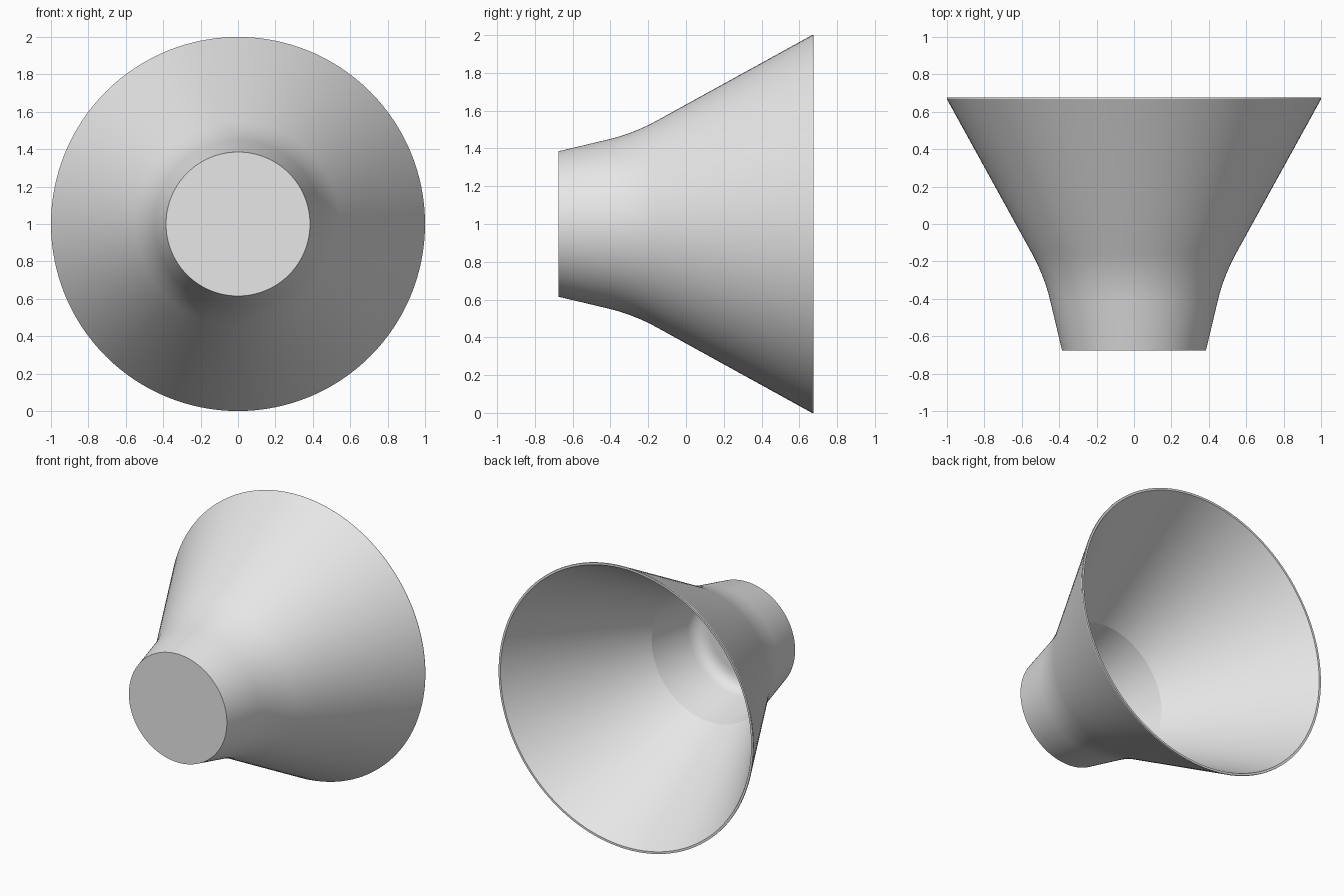
import bpy, bmesh, math
from mathutils import Vector

cube = bpy.data.objects.get("Cube")
if cube:
    bpy.data.objects.remove(cube, do_unlink=True)

# Single light grey material
grey = bpy.data.materials.new("light_grey")
grey.use_nodes = True
grey.diffuse_color = (0.8, 0.8, 0.8, 1)
grey.node_tree.nodes["Principled BSDF"].inputs["Base Color"].default_value = (0.8, 0.8, 0.8, 1)


def blend(start, corner, end, steps=16):
    """Rounded corner as a list of (radius, y) points."""
    a, b, c = Vector(start), Vector(corner), Vector(end)
    pts = []
    for i in range(steps + 1):
        t = i / steps
        pts.append(a * (1 - t) ** 2 + b * 2 * t * (1 - t) + c * t * t)
    return pts


def lathe(name, profile, segments=128):
    """Revolve a (radius, y) profile around the horizontal y axis."""
    bm = bmesh.new()
    verts = [bm.verts.new((r, y, 1)) for r, y in profile]
    edges = [bm.edges.new(pair) for pair in zip(verts, verts[1:])]
    bmesh.ops.spin(bm, geom=verts + edges, cent=(0, 0, 1), axis=(0, 1, 0),
                   angle=math.tau, steps=segments)
    bmesh.ops.remove_doubles(bm, verts=bm.verts[:], dist=0.0005)
    bmesh.ops.recalc_face_normals(bm, faces=bm.faces[:])
    mesh = bpy.data.meshes.new(name)
    bm.to_mesh(mesh)
    bm.free()
    mesh.materials.append(grey)
    obj = bpy.data.objects.new(name, mesh)
    bpy.context.collection.objects.link(obj)
    return obj


# Outside: closed nose, rounded neck, flared cone and thin rim
outside = [(0, -0.675), (0.385, -0.675)]
outside += blend((0.448, -0.41), (0.48, -0.277), (0.547, -0.155))
outside += [(1.0, 0.667), (1.0, 0.675)]

# Inside: cone, creased cup wall, rounded cup floor
inside = [(0.985, 0.675), (0.462, -0.275)]
inside += blend((0.39, -0.575), (0.37, -0.66), (0.28, -0.66))
inside += [(0, -0.66)]

horn = lathe("flared_horn", outside + inside)

bpy.ops.object.select_all(action="DESELECT")
horn.select_set(True)
bpy.context.view_layer.objects.active = horn
bpy.ops.object.shade_smooth_by_angle(angle=math.radians(12))
